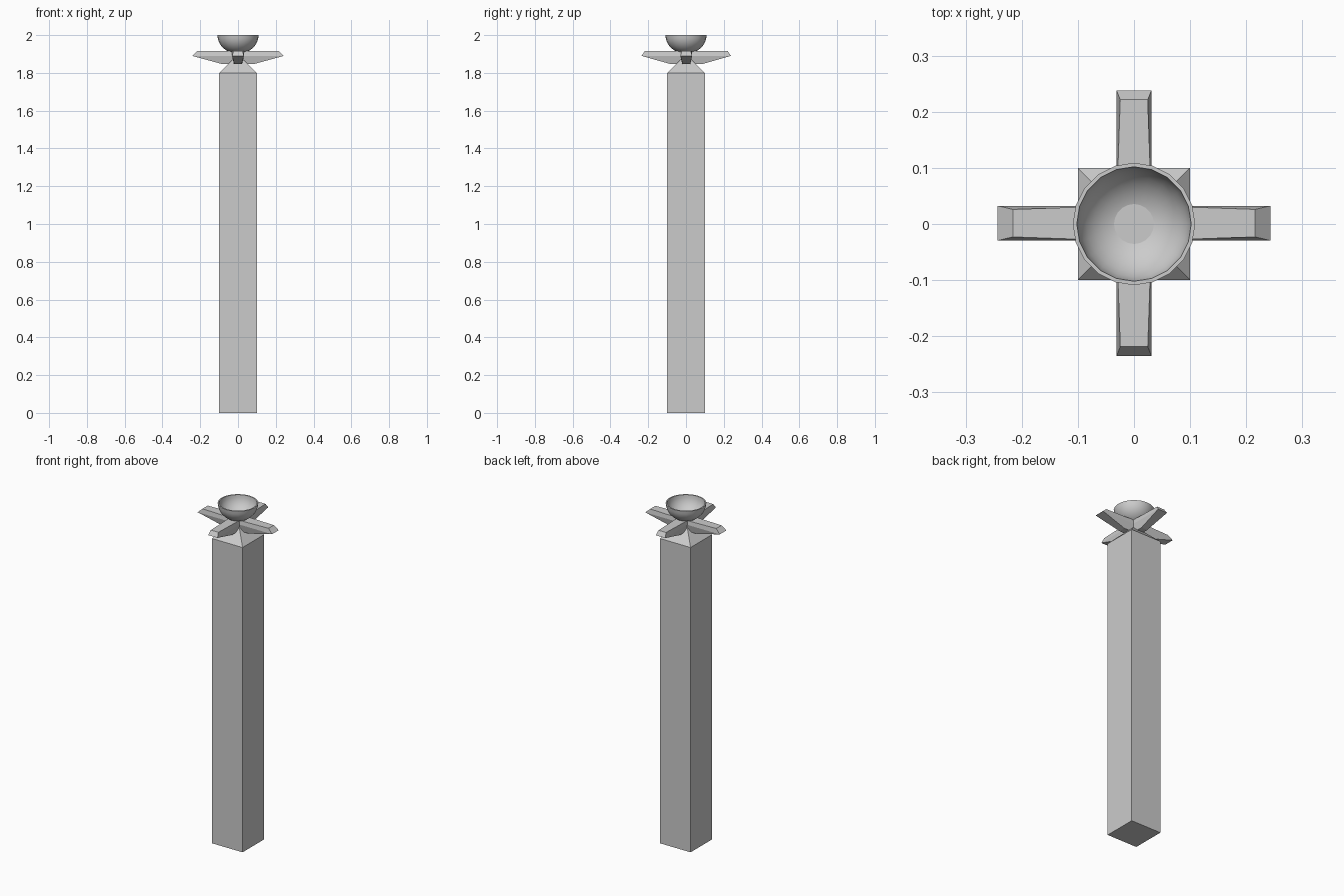
import bpy, bmesh, math

if "Cube" in bpy.data.objects:
    bpy.data.objects.remove(bpy.data.objects["Cube"])


def make_object(name, bm):
    bmesh.ops.recalc_face_normals(bm, faces=bm.faces)
    mesh = bpy.data.meshes.new(name)
    bm.to_mesh(mesh)
    bm.free()
    ob = bpy.data.objects.new(name, mesh)
    bpy.context.collection.objects.link(ob)
    return ob


def bridge(bm, a, b):
    n = len(a)
    for i in range(n):
        bm.faces.new((a[i], a[(i + 1) % n], b[(i + 1) % n], b[i]))


# square post with a pyramid cap
bm = bmesh.new()
square = [(-0.1, -0.1), (0.1, -0.1), (0.1, 0.1), (-0.1, 0.1)]
low = [bm.verts.new((x, y, 0)) for x, y in square]
high = [bm.verts.new((x, y, 1.8)) for x, y in square]
apex = bm.verts.new((0, 0, 1.9))
bm.faces.new(low)
bridge(bm, low, high)
for i in range(4):
    bm.faces.new((high[i], high[(i + 1) % 4], apex))
make_object("post", bm)


# four-armed cross bracket: three stacked plus-shaped outlines
def plus_loop(bm, x_len, y_len, half, z, inner=0.031):
    pts = []
    for k in range(4):
        c, s = round(math.cos(k * math.pi / 2)), round(math.sin(k * math.pi / 2))
        length = x_len if k % 2 == 0 else y_len
        for u, v in ((length, -half), (length, half), (inner, inner)):
            pts.append(bm.verts.new((u * c - v * s, u * s + v * c + 0.0015, z)))
    return pts


bm = bmesh.new()
bottom = plus_loop(bm, 0.085, 0.085, 0.02, 1.847, 0.022)
middle = plus_loop(bm, 0.243, 0.2365, 0.031, 1.89)
top = plus_loop(bm, 0.216, 0.22, 0.0245, 1.915)
bridge(bm, bottom, middle)
bridge(bm, middle, top)
bm.faces.new(bottom)
bm.faces.new(top)
bmesh.ops.triangulate(bm, faces=[f for f in bm.faces if len(f.verts) > 4])
make_object("cross_bracket", bm)

# open bowl: lathed outer and inner quarter arcs
SIDES, RINGS = 20, 8
bm = bmesh.new()


def arc(radius, depth):
    loops = []
    for r in range(RINGS):
        t = r / RINGS * math.pi / 2
        loops.append([bm.verts.new((radius * math.cos(t) * math.cos(a),
                                    radius * math.cos(t) * math.sin(a),
                                    2.0 - depth * math.sin(t)))
                      for a in (2 * math.pi * i / SIDES for i in range(SIDES))])
    for a, b in zip(loops, loops[1:]):
        bridge(bm, a, b)
    pole = bm.verts.new((0, 0, 2.0 - depth))
    for i in range(SIDES):
        bm.faces.new((loops[-1][i], loops[-1][(i + 1) % SIDES], pole))
    return loops[0]


bridge(bm, arc(0.109, 0.098), arc(0.102, 0.091))
bowl = make_object("bowl", bm)
bpy.context.view_layer.objects.active = bowl
bowl.select_set(True)
bpy.ops.object.shade_smooth_by_angle(angle=math.radians(35))
